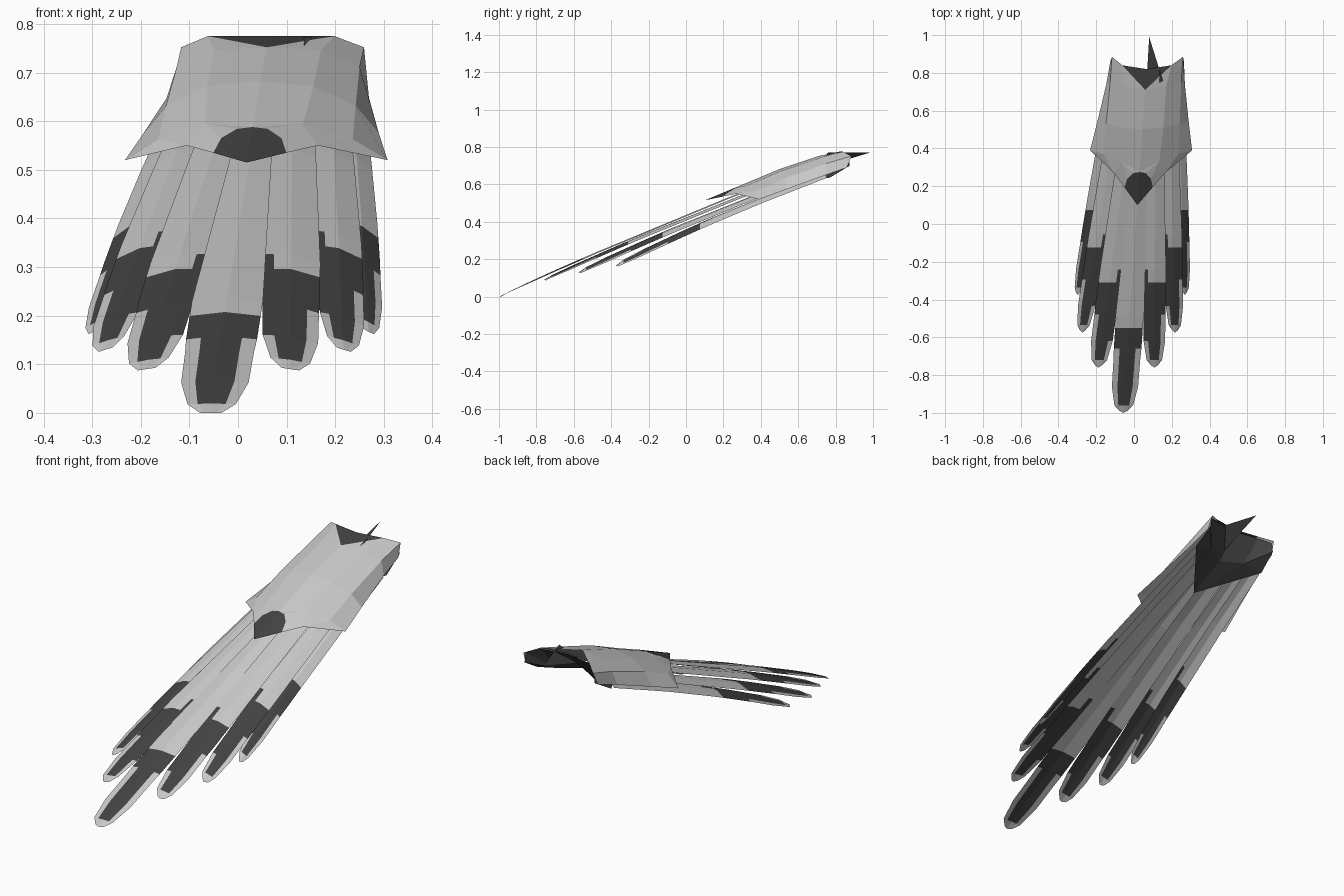
import bpy, math

if "Cube" in bpy.data.objects:
    bpy.data.objects.remove(bpy.data.objects["Cube"])


def material(name, value):
    m = bpy.data.materials.new(name)
    m.diffuse_color = (value, value, value, 1)
    m.use_nodes = True
    m.node_tree.nodes["Principled BSDF"].inputs["Base Color"].default_value = m.diffuse_color
    return m


LIGHT, DARK = 0, 1
MATS = [material("pale_grey", 0.58), material("charcoal", 0.055)]


def skew(p):
    # the whole tail swings slightly sideways along its length
    u, y, z = p
    return (u + 0.011 + 0.068 * y, y, z)


def build(name, points, faces, colours):
    me = bpy.data.meshes.new(name)
    me.from_pydata([skew(p) for p in points], [], faces)
    for m in MATS:
        me.materials.append(m)
    for f, c in zip(me.polygons, colours):
        f.material_index = c
    ob = bpy.data.objects.new(name, me)
    bpy.context.collection.objects.link(ob)
    return ob


def build_mirrored(name, points, faces, colours):
    # right half plus its reflection
    n = len(points)
    pts = points + [(-u, y, z) for u, y, z in points]
    fs = faces + [tuple(n + i for i in reversed(f)) for f in faces]
    return build(name, pts, fs, colours * 2)


# Tail feathers: folded strips with a dark band and pale rim
COLS = (-1, -0.58, 0, 0.58, 1)
ROWS = ((0, 0.3), (0.04, 0.68), (0.14, 0.95), (0.28, 0.97), (0.34, 1.0),
        (0.45, 1.0), (0.52, 1.0))      # distance from tip, width factor


def feather(name, side, tip, root, hw, hw_root, roll):
    length = root[1] - tip[1]
    pts, faces, cols = [], [], []
    for d, w in ROWS + ((length * 0.7, None), (length, None)):
        t = d / length
        if w is None:
            k = (d - 0.52) / (length - 0.52)
            half = hw + (hw_root - hw) * k
        else:
            half = hw * w
        for v in COLS:
            u = tip[0] + (root[0] - tip[0]) * t + v * half
            y = tip[1] + length * t
            if d == 0:
                y += 0.012 * abs(v)
            z = tip[2] + (root[2] - tip[2]) * t + 0.018 * math.sin(math.pi * t)
            z += 0.008 * (1 - abs(v)) * min(1, d / 0.2) - roll * v * half
            pts.append((side * u, y, z))
    n = len(COLS)
    for r in range(len(ROWS) + 1):
        for c in range(n - 1):
            a = r * n + c
            f = (a, a + 1, a + n + 1, a + n)
            faces.append(f if side > 0 else f[::-1])
            core = c in (1, 2)
            inner = c == 0 and tip[0] > 0
            dark = (r in (1, 2, 3) and core) or (r in (2, 3) and inner) \
                or (r == 3 and tip[0] > 0) or r == 4 or (r == 5 and inner)
            cols.append(DARK if dark else LIGHT)
    build(name, pts, faces, cols)


feather("centre_feather", 1, (0, -1, 0), (0, 0.75, 0.725), 0.073, 0.02, 0)
for side, label in ((1, "right"), (-1, "left")):
    feather(label + "_inner_feather", side, (0.148, -0.76, 0.09),
            (0.051, 0.75, 0.705), 0.06, 0.04, 0.15)
    feather(label + "_middle_feather", side, (0.245, -0.575, 0.13),
            (0.127, 0.75, 0.675), 0.048, 0.035, 0.3)
    feather(label + "_outer_feather", side, (0.283, -0.375, 0.167),
            (0.172, 0.75, 0.648), 0.034, 0.028, 0.5)

# Rump cover: rows of four points from spine to lower edge, then the front patch
shell = [
    (0, 0.82, 0.775), (0.13, 0.84, 0.775), (0.188, 0.885, 0.752), (0.195, 0.86, 0.69),
    (0, 0.71, 0.752), (0.11, 0.73, 0.746), (0.188, 0.75, 0.712), (0.208, 0.74, 0.648),
    (0, 0.50, 0.682), (0.11, 0.51, 0.672), (0.195, 0.53, 0.632), (0.242, 0.54, 0.575),
    (0, 0.275, 0.588), (0.10, 0.33, 0.595), (0.20, 0.37, 0.563), (0.27, 0.39, 0.52),
    (0, 0.10, 0.515), (0.075, 0.195, 0.535), (0.062, 0.24, 0.565), (0.032, 0.27, 0.584),
    (0.135, 0.27, 0.55),
]
faces = [(0, 4, 1), (4, 5, 1), (1, 5, 6, 2), (2, 6, 7, 3)]
colours = [DARK, LIGHT, LIGHT, LIGHT]
for r in (4, 8):
    for c in range(3):
        a = r + c
        faces.append((a, a + 4, a + 5, a + 1))
        colours.append(LIGHT)
faces += [(12, 16, 17, 18, 19), (12, 19, 13), (19, 18, 13), (18, 17, 20, 13),
          (13, 20, 14), (14, 20, 15)]
colours += [DARK] + [LIGHT] * 5
build_mirrored("rump_cover", shell, faces, colours)

# Dark underside flap and the lining of the open rear end
under = [
    (0, 0.70, 0.66), (0.19, 0.875, 0.70), (0.20, 0.77, 0.637), (0, 0.49, 0.585),
    (0, 0.815, 0.768), (0.13, 0.835, 0.768), (0.185, 0.87, 0.745), (0.10, 0.76, 0.655),
]
build_mirrored("underside_flap", under,
               [(0, 3, 7), (7, 3, 2), (7, 2, 1), (0, 7, 5, 4), (7, 6, 5), (7, 1, 6)],
               [DARK] * 6)

# Thin spike at the rear
build("rear_spike", [(0.002, 0.99, 0.772), (0.09, 0.76, 0.772), (0.005, 0.70, 0.685)],
      [(0, 1, 2)], [DARK])
